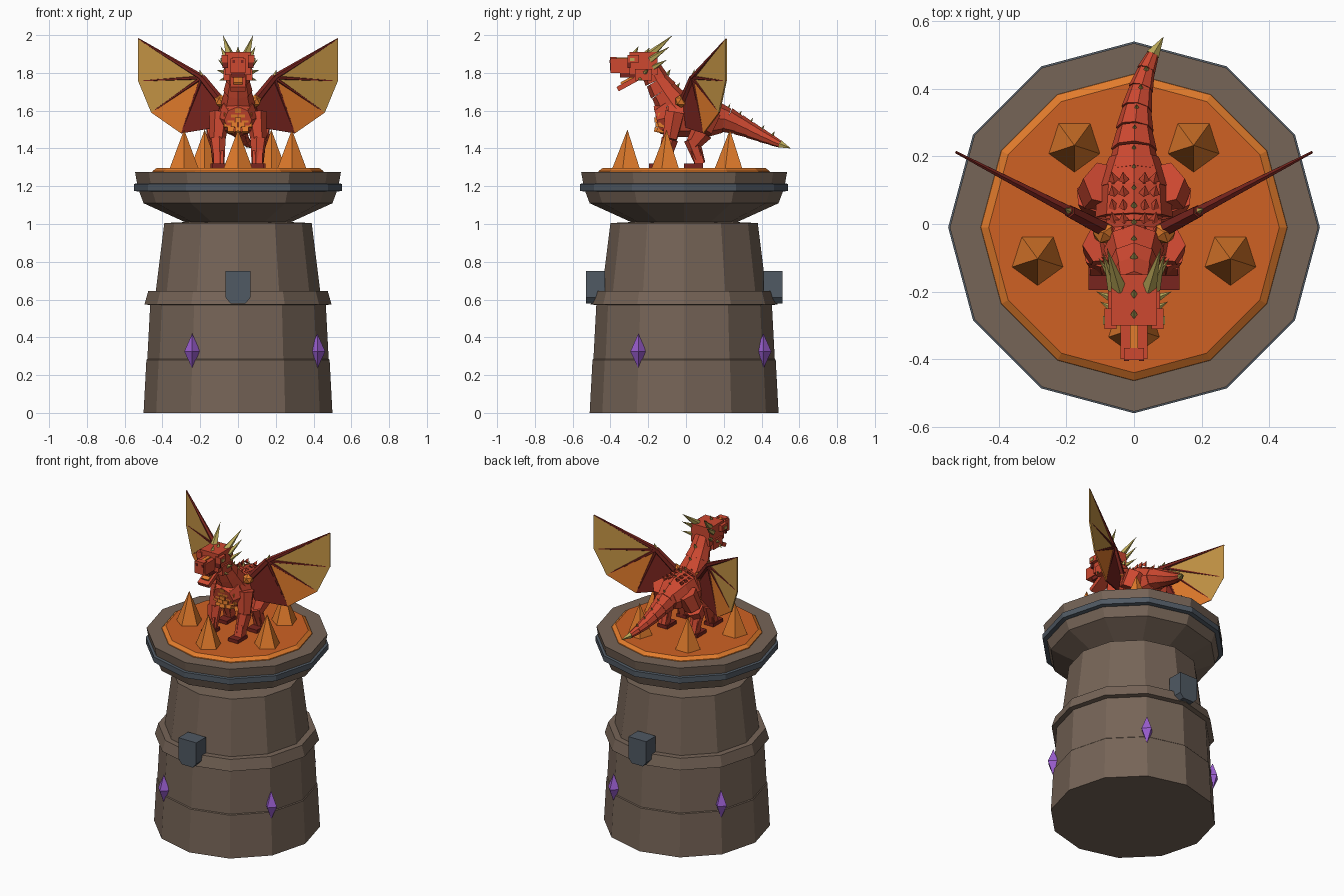
import bpy, bmesh, math
from mathutils import Vector, Matrix

if "Cube" in bpy.data.objects:
    bpy.data.objects.remove(bpy.data.objects["Cube"])

CY = -0.01  # tower axis offset in y


def colour(name, r, g, b):
    m = bpy.data.materials.new(name)
    m.use_nodes = True
    m.diffuse_color = (r, g, b, 1)
    m.node_tree.nodes["Principled BSDF"].inputs["Base Color"].default_value = (r, g, b, 1)
    return m


STONE = colour("brown stone", .18, .128, .095)
SLATE = colour("slate", .08, .1, .125)
PURPLE = colour("purple crystal", .32, .11, .62)
LAVA = colour("lava", .62, .12, .017)
ORANGE = colour("bright orange", .76, .2, .025)
RED = colour("red scales", .61, .065, .03)
DARK = colour("dark red", .19, .018, .013)
GOLD = colour("horn gold", .5, .4, .1)
AMBER = colour("wing amber", .56, .3, .06)


def finish(bm, name, *mats, rule=None, mirror=False):
    bmesh.ops.remove_doubles(bm, verts=bm.verts, dist=1e-5)
    bmesh.ops.recalc_face_normals(bm, faces=bm.faces)
    if rule:
        for f in bm.faces:
            f.material_index = rule(f)
    me = bpy.data.meshes.new(name)
    bm.to_mesh(me)
    bm.free()
    for m in mats:
        me.materials.append(m)
    ob = bpy.data.objects.new(name, me)
    bpy.context.collection.objects.link(ob)
    if mirror:
        ob.modifiers.new("Mirror", 'MIRROR')
    return ob


def cone(bm, a, b, r1, r2=0, n=6):
    a, b = Vector(a), Vector(b)
    v = b - a
    mat = Matrix.Translation((a + b) / 2) @ v.to_track_quat('Z', 'Y').to_matrix().to_4x4()
    bmesh.ops.create_cone(bm, cap_ends=True, segments=n, radius1=r1, radius2=r2,
                          depth=v.length, matrix=mat)


def box(bm, c, size, tilt=0):
    mat = Matrix.Translation(c) @ Matrix.Rotation(tilt, 4, 'X') @ Matrix.Diagonal((*size, 1))
    bmesh.ops.create_cube(bm, size=1, matrix=mat)


def chain(bm, pts, n=8, lip=.93):
    # overlapping tapered segments through (x, y, z, radius)
    for p, q in zip(pts, pts[1:]):
        cone(bm, p[:3], q[:3], p[3], q[3] * lip, n)


def lathe(name, profile, *mats, rule=None, n=12):
    bm = bmesh.new()
    rings = [[bm.verts.new((r * math.cos(k * math.tau / n), CY + r * math.sin(k * math.tau / n), z))
              for k in range(n)] for r, z in profile]
    for a, b in zip(rings, rings[1:]):
        for k in range(n):
            j = (k + 1) % n
            bm.faces.new((a[k], a[j], b[j], b[k]))
    bm.faces.new(rings[0])
    bm.faces.new(rings[-1])
    return finish(bm, name, *mats, rule=rule)


# Tower, slate band and lava pool
lathe("tower", [(.5, 0), (.485, .28), (.48, .285), (.465, .57), (.495, .575), (.475, .645), (.435, .645),
                (.39, 1.005), (.28, 1.01), (.5, 1.11), (.53, 1.19), (.545, 1.275)], STONE)
lathe("slate_band", [(.53, 1.172), (.55, 1.176), (.55, 1.212), (.53, 1.216)], SLATE)
lathe("lava_pool", [(.455, 1.27), (.453, 1.28), (.43, 1.297)], ORANGE, LAVA,
      rule=lambda f: int(f.normal.z > .9))

# Shield blocks, front and back
bm = bmesh.new()
for y in (-.47, .47):
    outline = [(-.065, .75), (.065, .75), (.065, .61), (.04, .58), (-.04, .58), (-.065, .61)]
    face = bm.faces.new([bm.verts.new((x, CY + y - .05, z)) for x, z in outline])
    ext = bmesh.ops.extrude_face_region(bm, geom=[face])
    bmesh.ops.translate(bm, vec=(0, .1, 0), verts=[v for v in ext["geom"] if isinstance(v, bmesh.types.BMVert)])
finish(bm, "shield_blocks", SLATE)

# Crystals around the base
bm = bmesh.new()
for k in range(4):
    a = math.radians(60 + 90 * k)
    x, y = .485 * math.cos(a), CY + .485 * math.sin(a)
    cone(bm, (x, y, .325), (x, y, .42), .042, 0, 4)
    cone(bm, (x, y, .325), (x, y, .235), .042, 0, 4)
finish(bm, "crystals", PURPLE)

# Flame spikes on the lava
bm = bmesh.new()
for k in range(5):
    a = math.radians(72 * k - 90)
    x, y = .3 * math.cos(a), CY + .3 * math.sin(a)
    cone(bm, (x, y, 1.295), (x, y, 1.5), .08, 0, 5)
finish(bm, "flame_spikes", ORANGE)

# Body, neck and tail
bm = bmesh.new()
chain(bm, [(0, .02, 1.575, .115), (0, -.09, 1.565, .11), (0, -.155, 1.55, .075)], lip=.97)
chain(bm, [(0, .02, 1.575, .115), (0, .11, 1.565, .11), (0, .2, 1.555, .075)], lip=.97)
finish(bm, "body", RED)
bm = bmesh.new()
chain(bm, [(0, -.02, 1.57, .105), (0, -.075, 1.64, .09), (0, -.12, 1.705, .077),
           (0, -.155, 1.76, .066), (0, -.19, 1.83, .06)])
finish(bm, "neck", RED)
TAIL = [(0, .15, 1.572, .08), (0, .22, 1.55, .068), (.002, .28, 1.525, .056), (.008, .34, 1.497, .046),
        (.02, .4, 1.468, .037), (.036, .455, 1.443, .028), (.055, .5, 1.422, .02)]
bm = bmesh.new()
chain(bm, TAIL)
finish(bm, "tail", RED)
bm = bmesh.new()
cone(bm, TAIL[-1][:3], (.088, .555, 1.4), .021, 0, 5)
finish(bm, "tail_tip", GOLD)

# Chest scutes in staggered rows
bm = bmesh.new()
for row in range(5):
    n = 3 + row % 2
    for k in range(n):
        x = (k - (n - 1) / 2) * .038
        box(bm, (x, -.148 + abs(x) * .35, 1.605 - row * .027), (.034, .04, .025), .25 - .12 * row)
finish(bm, "chest_scutes", ORANGE)

# Legs and feet
bm = bmesh.new()
chain(bm, [(.095, -.06, 1.59, .058), (.108, -.085, 1.45, .045), (.1, -.125, 1.31, .032)], 6)
box(bm, (.104, -.12, 1.345), (.052, .05, .08), -.25)
finish(bm, "front_legs", RED, mirror=True)
bm = bmesh.new()
chain(bm, [(.085, .12, 1.59, .068), (.115, .085, 1.49, .06), (.112, .035, 1.42, .042)], 6)
chain(bm, [(.112, .03, 1.45, .042), (.11, .075, 1.32, .03)], 6)
box(bm, (.11, .062, 1.355), (.052, .05, .08), .3)
finish(bm, "hind_legs", RED, mirror=True)
bm = bmesh.new()
for x, y in ((.1, -.145), (.11, .04)):
    box(bm, (x, y, 1.308), (.07, .1, .022))
finish(bm, "feet", DARK, mirror=True)

# Head: skull, snout, brows and open jaw
bm = bmesh.new()
box(bm, (0, -.225, 1.85), (.135, .15, .12))
box(bm, (0, -.335, 1.838), (.08, .13, .075))
box(bm, (0, -.385, 1.848), (.06, .035, .07))
for s in (-1, 1):
    box(bm, (s * .07, -.28, 1.875), (.036, .06, .04))
    box(bm, (s * .06, -.225, 1.79), (.034, .09, .06))
box(bm, (0, -.305, 1.745), (.08, .13, .026), .5)
finish(bm, "head", RED)
bm = bmesh.new()
box(bm, (0, -.29, 1.79), (.07, .12, .03))
for s in (-1, 1):
    box(bm, (s * .022, -.402, 1.86), (.014, .008, .014))
    box(bm, (s * .068, -.302, 1.84), (.03, .015, .03))
finish(bm, "mouth_and_nostrils", DARK)
bm = bmesh.new()
box(bm, (0, -.3, 1.766), (.05, .1, .016), .5)
box(bm, (0, -.33, 1.878), (.024, .08, .008))
finish(bm, "tongue_and_nose_stripe", ORANGE)

# Horns, cheek spikes and eyes
bm = bmesh.new()
for a, b, r in (((.045, -.19, 1.895), (.08, -.07, 2), .024),
                ((.06, -.19, 1.87), (.092, -.085, 1.94), .02),
                ((.06, -.17, 1.83), (.105, -.1, 1.87), .016),
                ((.065, -.22, 1.8), (.112, -.2, 1.815), .014),
                ((.065, -.25, 1.77), (.1, -.23, 1.76), .012)):
    cone(bm, a, b, r, 0, 5)
box(bm, (.089, -.285, 1.872), (.006, .025, .016))
finish(bm, "horns_and_eyes", GOLD, mirror=True)

# Spine spikes
bm = bmesh.new()
for y, z, h in ((-.27, 1.905, .035), (-.21, 1.905, .03), (-.1, 1.79, .03), (-.05, 1.72, .03), (0, 1.675, .035),
                (.05, 1.675, .035), (.1, 1.66, .03), (.16, 1.635, .025)):
    cone(bm, (0, y, z), (0, y + .018, z + h), .012, 0, 4)
for x, y, z, r in TAIL[1:6]:
    cone(bm, (x, y, z + r * .85), (x, y + .015, z + r + .02), .009, 0, 4)
finish(bm, "spine_spikes", GOLD)
bm = bmesh.new()
for k in range(5):
    y = -.03 + .04 * k
    for x in (.03, .06):
        cone(bm, (x, y, 1.685 - x * .5), (x * 1.1, y + .025, 1.703 - x * .5), .016, 0, 4)
finish(bm, "back_scales", RED, mirror=True)


# Wings: fan of membrane panels held by dark ribs
def wing(x, z, dy=0):
    return (x, -.02 + (x - .08) * .52 + dy, z)


ROOT, WRIST, INNER = (.09, 1.65), (.19, 1.775), (.12, 1.51)
TIPS = [(.527, 1.98), (.527, 1.757), (.458, 1.59), (.3, 1.48)]
panels = [((WRIST, TIPS[0], TIPS[1]), AMBER, "upper"), ((WRIST, TIPS[1], TIPS[2]), AMBER, "middle"),
          ((WRIST, TIPS[2], TIPS[3]), ORANGE, "lower"), ((WRIST, TIPS[3], INNER, ROOT), DARK, "inner")]
for pts, mat, label in panels:
    bm = bmesh.new()
    bm.faces.new([bm.verts.new(wing(*p)) for p in pts])
    ob = finish(bm, label + "_wing_membrane", mat, mirror=True)
    sol = ob.modifiers.new("Thickness", 'SOLIDIFY')
    sol.thickness = .008
    sol.offset = 0
bm = bmesh.new()
cone(bm, wing(*ROOT), wing(*WRIST), .024, .02)
for k, t in enumerate(TIPS):
    cone(bm, wing(*WRIST), wing(*t), .017 if k == 0 else .012, .004)
finish(bm, "wing_ribs", DARK, mirror=True)
bm = bmesh.new()
bmesh.ops.create_icosphere(bm, subdivisions=1, radius=.036, matrix=Matrix.Translation((.09, -.025, 1.65)))
finish(bm, "wing_joints", ORANGE, mirror=True)
bm = bmesh.new()
cone(bm, wing(.19, 1.775), wing(.205, 1.82), .014, 0, 5)
finish(bm, "wing_claws", GOLD, mirror=True)
